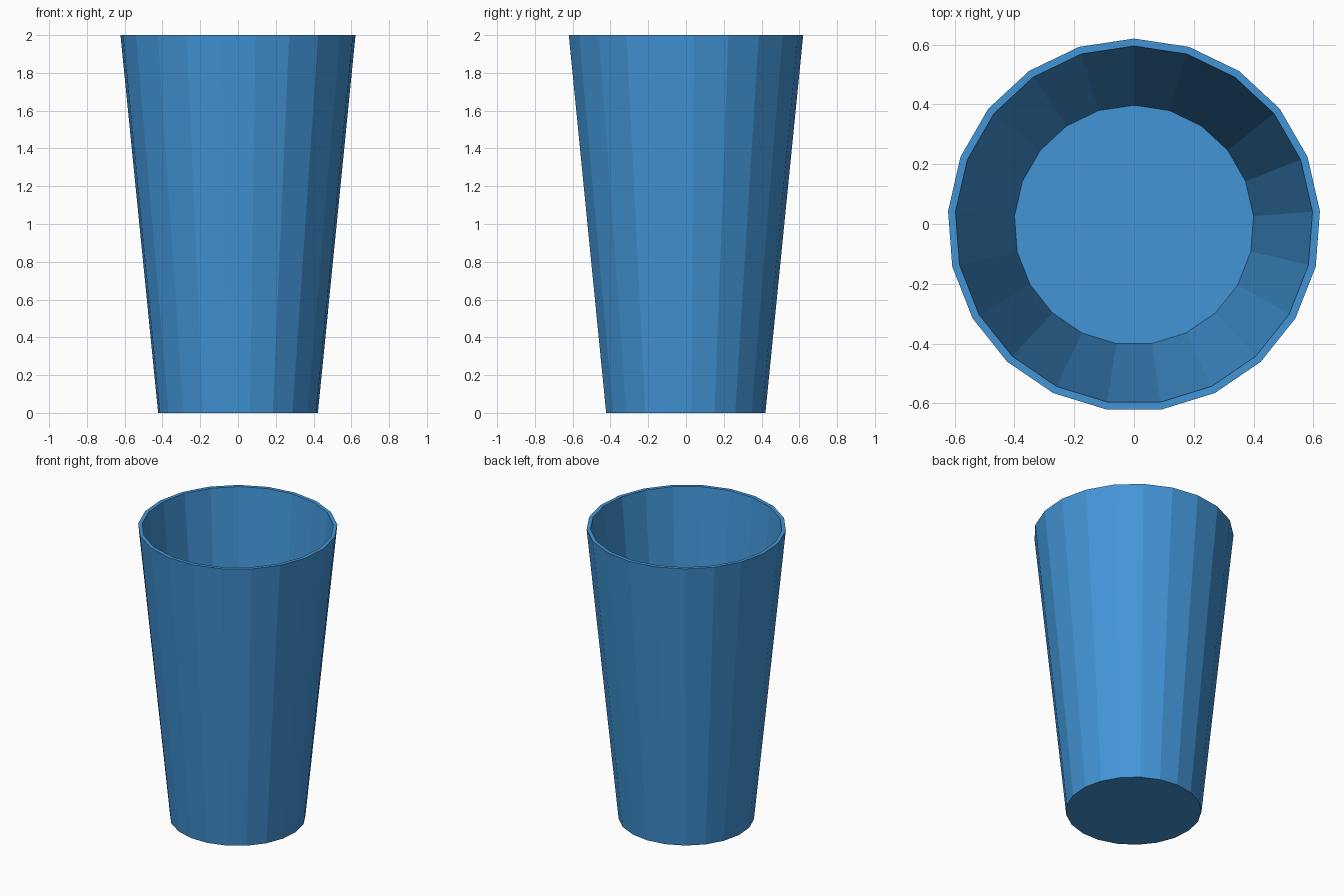
import bpy, bmesh
from math import sin, cos, pi

if "Cube" in bpy.data.objects:
    bpy.data.objects.remove(bpy.data.objects["Cube"])

SIDES = 21
# Profile (radius, z): outer foot, outer rim, inner rim, inner floor
PROFILE = [(0.424, 0.0), (0.624, 2.0), (0.599, 2.0), (0.401, 0.025)]
# The odd side count is off-centre in y, so centre its bounds
Y_SHIFT = -0.624 * (1 - cos(pi / SIDES)) / 2

bm = bmesh.new()


def ring(radius, z):
    """Ring of vertices with one corner pointing to +y."""
    angles = [pi / 2 + 2 * pi * i / SIDES for i in range(SIDES)]
    return [bm.verts.new((radius * cos(a), radius * sin(a) + Y_SHIFT, z)) for a in angles]


rings = [ring(r, z) for r, z in PROFILE]

# Outer wall, rim and inner wall
for low, high in zip(rings, rings[1:]):
    for i in range(SIDES):
        j = (i + 1) % SIDES
        bm.faces.new((low[i], low[j], high[j], high[i]))

# Underside and inner floor
bm.faces.new(rings[0][::-1])
bm.faces.new(rings[-1])
bmesh.ops.recalc_face_normals(bm, faces=bm.faces)

mesh = bpy.data.meshes.new("cup")
bm.to_mesh(mesh)
bm.free()
cup = bpy.data.objects.new("cup", mesh)
bpy.context.collection.objects.link(cup)

# Blue material
blue = bpy.data.materials.new("blue")
blue.diffuse_color = (0.055, 0.30, 0.68, 1)
blue.use_nodes = True
blue.node_tree.nodes["Principled BSDF"].inputs["Base Color"].default_value = blue.diffuse_color
mesh.materials.append(blue)
